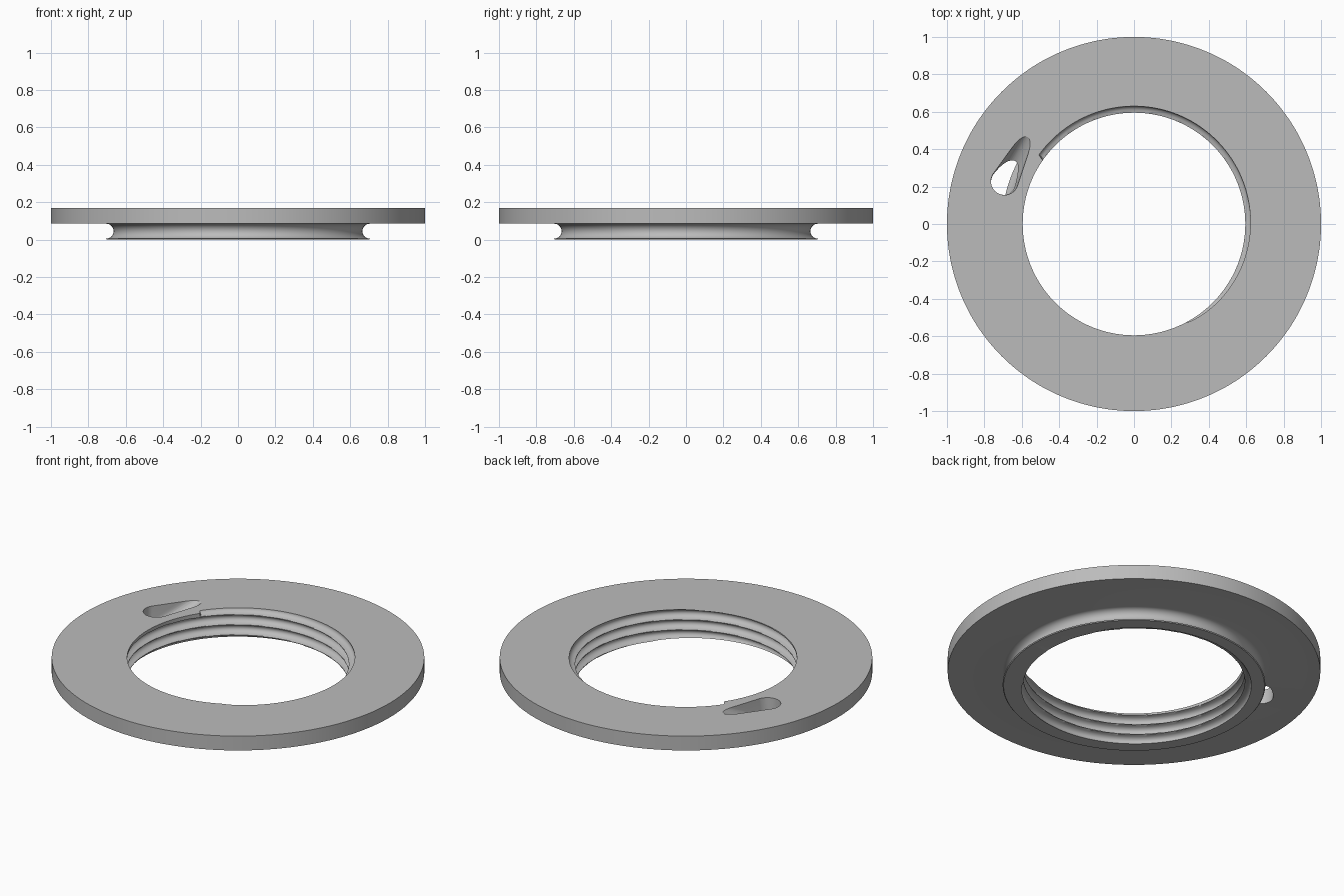
import bpy, bmesh, math
from mathutils import Matrix, Vector

cube = bpy.data.objects.get("Cube")
if cube:
    bpy.data.objects.remove(cube, do_unlink=True)

# Main dimensions
HEIGHT, FLANGE_Z, BORE_R, LIP_R = 0.17, 0.085, 0.595, 0.705
PITCH, GROOVE_HALF, GROOVE_DEPTH = 0.06, 0.027, 0.035
COLUMNS, ROWS, START, PHASE = 320, 68, 145, 100

metal = bpy.data.materials.new("grey metal")
metal.use_nodes = True
grey = (0.5, 0.5, 0.5, 1)
metal.diffuse_color = grey
metal.node_tree.nodes["Principled BSDF"].inputs["Base Color"].default_value = grey


def add_object(name, bm):
    bmesh.ops.recalc_face_normals(bm, faces=bm.faces)
    mesh = bpy.data.meshes.new(name)
    bm.to_mesh(mesh)
    bm.free()
    mesh.materials.append(metal)
    obj = bpy.data.objects.new(name, mesh)
    bpy.context.collection.objects.link(obj)
    return obj


def bore_radius(deg, z):
    """Bore radius with a round helical groove that starts beside the pocket."""
    deg = deg - 360 if deg > START else deg
    centre = HEIGHT + PITCH * (deg - PHASE) / 360
    turn = max(0, round((centre - z) / PITCH))
    u = (z - centre + turn * PITCH) / GROOVE_HALF
    return BORE_R + GROOVE_DEPTH * math.sqrt(max(0, 1 - u * u))


# Outer profile: bottom lip, round channel in the neck, flange
outer = [(LIP_R - 0.005, 0)]
for i in range(17):
    a = math.radians(-90) - math.pi * i / 16
    outer.append((LIP_R + 0.04 * math.cos(a), 0.045 + 0.04 * math.sin(a)))
outer += [(1, FLANGE_Z), (1, HEIGHT)]

# Flanged ring, turned column by column with the threaded bore
bm = bmesh.new()
columns = []
for c in range(COLUMNS):
    deg = 360 * c / COLUMNS
    heights = [HEIGHT * (1 - i / ROWS) for i in range(ROWS + 1)]
    ring = outer + [(bore_radius(deg, z), z) for z in heights]
    a = math.radians(deg)
    columns.append([bm.verts.new((r * math.cos(a), r * math.sin(a), z)) for r, z in ring])
for c in range(COLUMNS):
    p, q = columns[c - 1], columns[c]
    for i in range(len(p)):
        bm.faces.new((p[i - 1], q[i - 1], q[i], p[i]))
ring_obj = add_object("flanged_threaded_ring", bm)

# Sloping pocket: a hull around three balls, from the neck channel up to the bore
bm = bmesh.new()
balls = [((-0.695, 0.225, 0.092), 0.07), ((-0.69, 0.23, 0.22), 0.075),
         ((-0.575, 0.455, 0.205), 0.036)]
for pos, radius in balls:
    bmesh.ops.create_uvsphere(bm, u_segments=32, v_segments=16, radius=radius,
                              matrix=Matrix.Translation(Vector(pos)))
hull = bmesh.ops.convex_hull(bm, input=bm.verts)
inside = {v for v in hull["geom_interior"] if isinstance(v, bmesh.types.BMVert)}
bmesh.ops.delete(bm, geom=list(inside), context="VERTS")
old = [f for f in hull["geom_unused"] + hull["geom_holes"]
       if f.is_valid and isinstance(f, bmesh.types.BMFace)]
bmesh.ops.delete(bm, geom=old, context="FACES")
cutter = add_object("pocket_cutter", bm)
cutter.hide_render = True
cutter.hide_set(True)

cut = ring_obj.modifiers.new("pocket", "BOOLEAN")
cut.operation = "DIFFERENCE"
cut.solver = "EXACT"
cut.object = cutter

# Apply the cut, then smooth while keeping edges sharp
bpy.ops.object.select_all(action="DESELECT")
ring_obj.select_set(True)
bpy.context.view_layer.objects.active = ring_obj
bpy.ops.object.modifier_apply(modifier=cut.name)
bpy.data.objects.remove(cutter, do_unlink=True)
bpy.ops.object.shade_smooth_by_angle(angle=math.radians(30))
